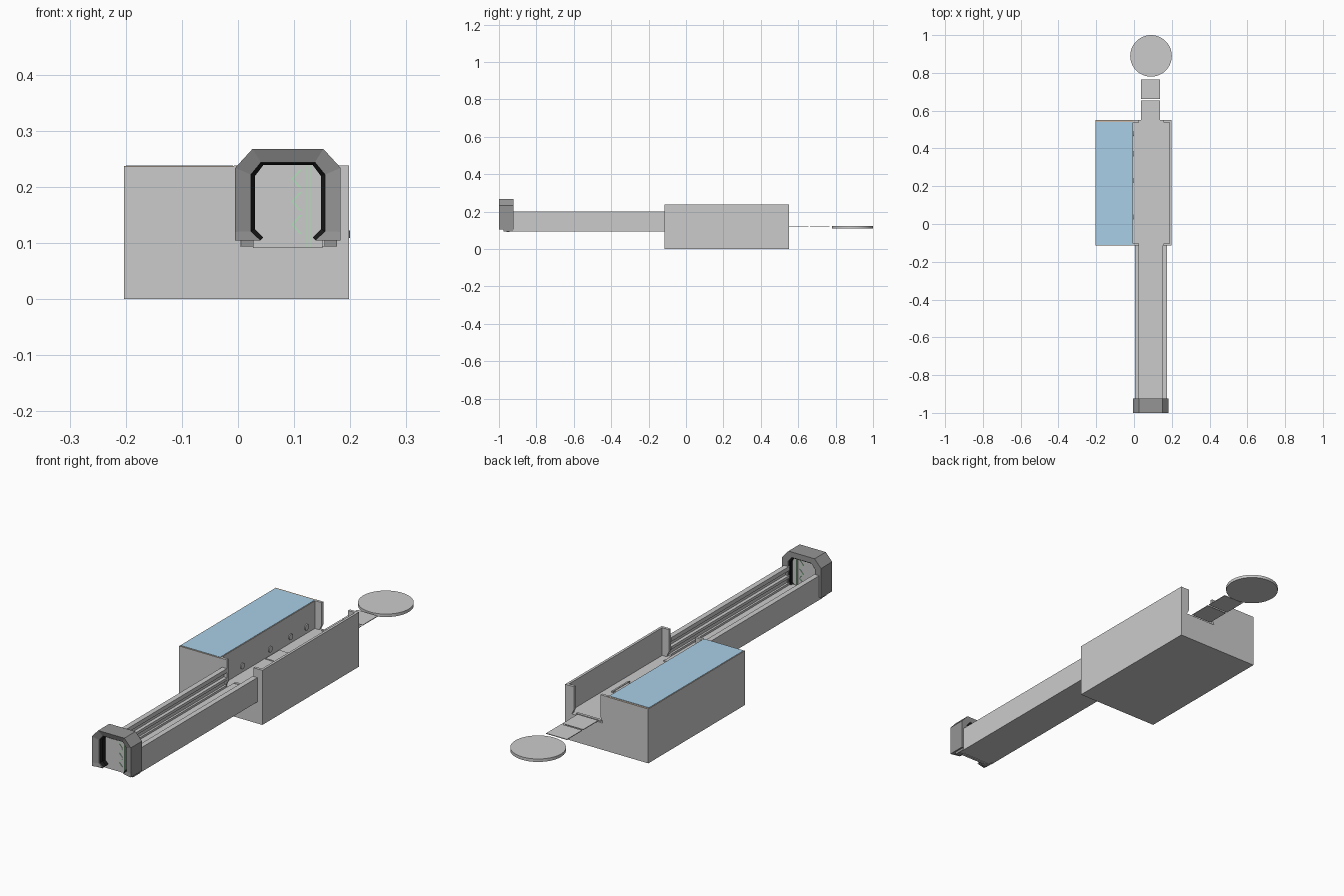
import bpy, bmesh, math

if "Cube" in bpy.data.objects:
    bpy.data.objects.remove(bpy.data.objects["Cube"])

CX = 0.089          # centre line of the lane


def material(name, rgb):
    m = bpy.data.materials.new(name)
    m.diffuse_color = (*rgb, 1)
    m.use_nodes = True
    m.node_tree.nodes["Principled BSDF"].inputs["Base Color"].default_value = m.diffuse_color
    return m


DARK = material("dark_grey", (0.3, 0.3, 0.3))
BLACK = material("black", (0.01, 0.01, 0.01))
BLUE = material("blue", (0.4, 0.62, 0.8))
TAN = material("tan", (0.6, 0.5, 0.4))
GREEN = material("green", (0.45, 0.75, 0.48))


def finish(name, bm, mat=None):
    bmesh.ops.recalc_face_normals(bm, faces=bm.faces)
    me = bpy.data.meshes.new(name)
    bm.to_mesh(me)
    bm.free()
    ob = bpy.data.objects.new(name, me)
    bpy.context.collection.objects.link(ob)
    if mat:
        me.materials.append(mat)
    return ob


def box(name, x0, x1, y0, y1, z0, z1, mat=None):
    return prism(name, [(x0, z0), (x1, z0), (x1, z1), (x0, z1)], y0, y1, mat)


def prism(name, pts, y0, y1, mat=None):
    """Extrude an (x, z) outline along y."""
    bm = bmesh.new()
    f = bm.faces.new([bm.verts.new((x, y0, z)) for x, z in pts])
    ext = bmesh.ops.extrude_face_region(bm, geom=[f])
    vs = [v for v in ext["geom"] if isinstance(v, bmesh.types.BMVert)]
    bmesh.ops.translate(bm, verts=vs, vec=(0, y1 - y0, 0))
    return finish(name, bm, mat)


def mirrored(pts):
    """Append the mirror image of an outline about the lane centre."""
    return pts + [(2 * CX - x, z) for x, z in reversed(pts)]


def disc(name, loc, r, depth, axis, n, mat=None):
    rot = (0, math.pi / 2, 0) if axis == "x" else (0, 0, 0)
    bpy.ops.mesh.primitive_cylinder_add(vertices=n, radius=r, depth=depth, location=loc, rotation=rot)
    ob = bpy.context.object
    ob.name = name
    if mat:
        ob.data.materials.append(mat)
    bpy.ops.object.shade_smooth_by_angle()


def arch(name, outer, inner, y_out, y_in, y_back, mat):
    """Band swept along paired half outlines, front face sloping inwards."""
    bm = bmesh.new()
    rings = []
    for (ox, oz), (ix, iz) in zip(mirrored(outer), mirrored(inner)):
        rings.append([bm.verts.new(c) for c in ((ox, y_back, oz), (ox, y_out, oz), (ix, y_in, iz), (ix, y_back, iz))])
    for a, b in zip(rings, rings[1:]):
        for i in range(4):
            j = (i + 1) % 4
            bm.faces.new((a[i], a[j], b[j], b[i]))
    bm.faces.new(rings[0])
    bm.faces.new(rings[-1])
    return finish(name, bm, mat)


# Main cabinet with open lane
prism("cabinet", [(-0.203, 0), (0.198, 0), (0.198, 0.238), (0.187, 0.238), (0.187, 0.117),
                  (-0.006, 0.117), (-0.006, 0.236), (-0.203, 0.236)], -0.115, 0.55)
box("top_trim", -0.203, -0.006, -0.115, 0.55, 0.236, 0.237, TAN)
box("blue_top", -0.2, -0.009, -0.11, 0.541, 0.237, 0.2385, BLUE)

# Posts at both ends of the cabinet lane, and floor sills
for end, y in (("front", -0.115), ("back", 0.538)):
    prism(end + "_left_post", [(-0.007, 0.117), (0.016, 0.117), (0.027, 0.14), (0.027, 0.238), (-0.007, 0.238)], y, y + 0.012)
    prism(end + "_right_post", [(0.188, 0.117), (0.166, 0.117), (0.155, 0.14), (0.155, 0.238), (0.188, 0.238)], y, y + 0.012)
for end, y in (("front", -0.072), ("back", 0.532)):
    box(end + "_sill", 0.03, 0.15, y, y + 0.012, 0.117, 0.122)

# Lane floor plate and its clip
box("lane_plate", 0.0, 0.15, 0.19, 0.285, 0.117, 0.121)
box("plate_clip", 0.145, 0.152, 0.18, 0.295, 0.117, 0.124)

# Round sensors on the lane wall
for i, y in enumerate((0.037, 0.23, 0.37, 0.48)):
    disc(f"wall_sensor_{i + 1}", (-0.005, y, 0.145), 0.013, 0.006, "x", 20)

# Infeed trough with grooved side rails
prism("infeed_trough", mirrored([(0.004, 0.094), (0.004, 0.2), (0.027, 0.2), (0.027, 0.182), (0.012, 0.182), (0.012, 0.16),
                                 (0.027, 0.16), (0.027, 0.148), (0.018, 0.148), (0.018, 0.128), (0.027, 0.128),
                                 (0.027, 0.115)]), -0.945, -0.115)
box("infeed_belt", 0.028, 0.15, -0.94, -0.072, 0.115, 0.12)

# Portal at the front of the trough
outer = [(-0.005, 0.105), (-0.005, 0.12), (-0.005, 0.234), (0.026, 0.268)]
inner = [(0.04, 0.105), (0.023, 0.121), (0.023, 0.222), (0.041, 0.244)]
arch("portal", outer, inner, -1.0, -0.99, -0.923, DARK)
rim = [(0.045, 0.11), (0.03, 0.125), (0.03, 0.219), (0.045, 0.239)]
arch("portal_rim", inner, rim, -0.985, -0.975, -0.93, BLACK)
for side, x in (("left", 0.006), ("right", 0.154)):
    box(side + "_portal_foot", x, x + 0.022, -0.975, -0.925, 0.094, 0.106, DARK)

# End panel with direction markings
prism("end_panel", mirrored([(0.027, 0.091), (0.027, 0.22), (0.043, 0.241)]), -0.957, -0.945)
box("panel_inset", 0.045, 0.09, -0.958, -0.957, 0.12, 0.225)
for i, z in enumerate((0.133, 0.174, 0.214)):
    pts = [(0.095, z), (0.11, z + 0.017), (0.114, z + 0.017), (0.099, z), (0.114, z - 0.017), (0.11, z - 0.017)]
    prism(f"chevron_{i + 1}", pts, -0.959, -0.943, GREEN)
for i, x in enumerate((0.122, 0.127)):
    box(f"marking_line_{i + 1}", x, x + 0.002, -0.959, -0.943, 0.092, 0.238, GREEN)

# Outfeed plates and turntable
for i, y in enumerate((0.55, 0.662)):
    box(f"outfeed_plate_{i + 1}", 0.038, 0.138, y, y + 0.104, 0.12, 0.123)
disc("turntable", (0.09, 0.89, 0.1155), 0.11, 0.013, "z", 64)
